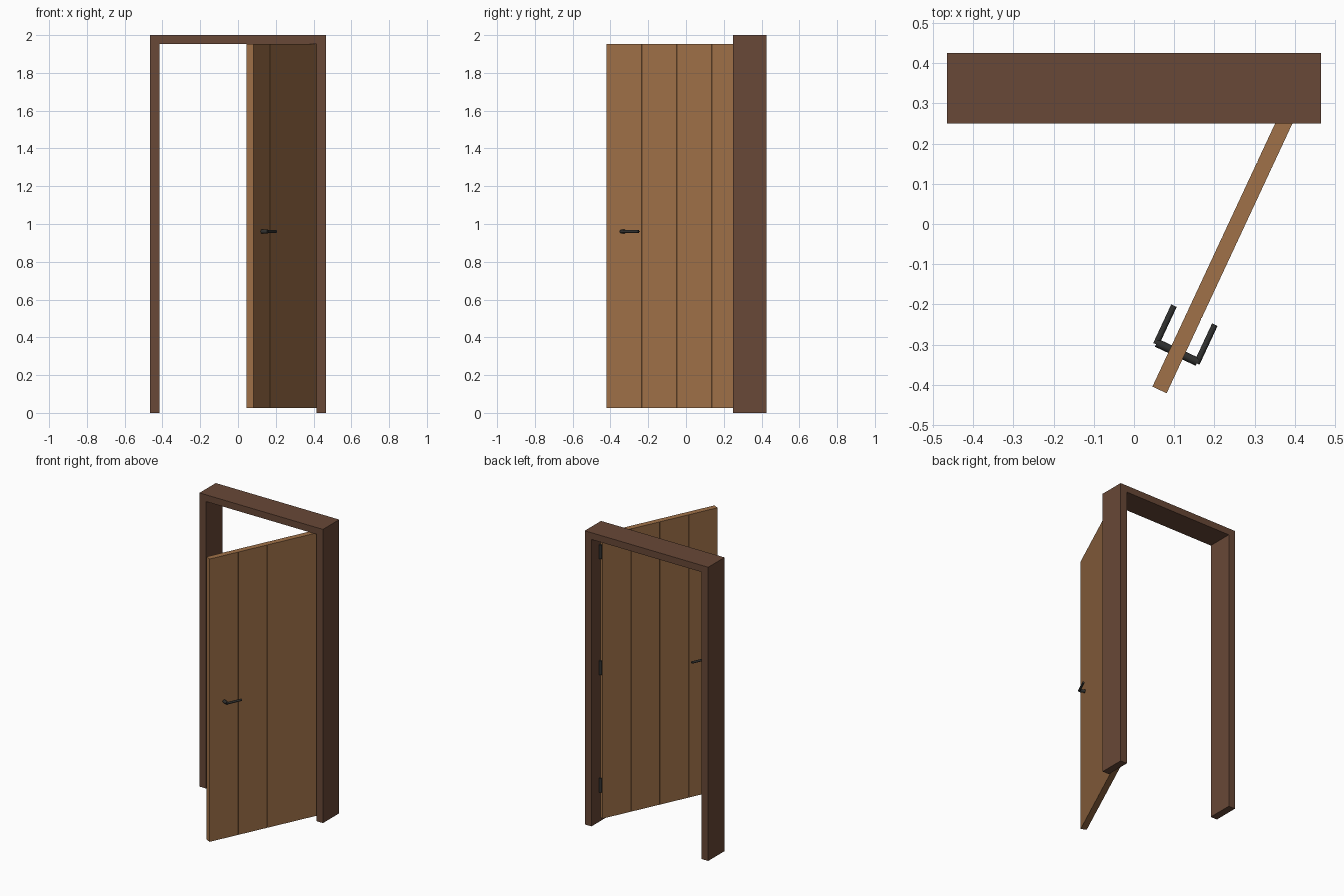
import bpy, bmesh
from math import radians
from mathutils import Matrix, Vector

cube = bpy.data.objects.get("Cube")
if cube:
    bpy.data.objects.remove(cube, do_unlink=True)


def material(name, rgb):
    m = bpy.data.materials.new(name)
    m.use_nodes = True
    color = (*rgb, 1)
    m.diffuse_color = color
    m.node_tree.nodes["Principled BSDF"].inputs["Base Color"].default_value = color
    return m


dark_wood = material("dark brown wood", (0.14, 0.065, 0.038))
light_wood = material("light brown wood", (0.35, 0.165, 0.065))
black_metal = material("black metal", (0.03, 0.03, 0.028))


def finish(name, bm, mat, matrix=Matrix()):
    bmesh.ops.recalc_face_normals(bm, faces=bm.faces)
    mesh = bpy.data.meshes.new(name)
    bm.to_mesh(mesh)
    bm.free()
    mesh.materials.append(mat)
    obj = bpy.data.objects.new(name, mesh)
    obj.matrix_world = matrix
    bpy.context.collection.objects.link(obj)
    return obj


def prism(name, outline, direction, mat, matrix=Matrix()):
    """Extrude a closed outline along a direction."""
    bm = bmesh.new()
    face = bm.faces.new([bm.verts.new(p) for p in outline])
    top = bmesh.ops.extrude_face_region(bm, geom=[face])["geom"]
    bmesh.ops.translate(bm, vec=direction,
                        verts=[v for v in top if isinstance(v, bmesh.types.BMVert)])
    return finish(name, bm, mat, matrix)


def rod(name, start, end, radius, mat, matrix=Matrix()):
    """Cylinder between two points."""
    a, b = Vector(start), Vector(end)
    axis = b - a
    turn = axis.to_track_quat("Z", "Y").to_matrix().to_4x4()
    bm = bmesh.new()
    bmesh.ops.create_cone(bm, cap_ends=True, segments=16, radius1=radius,
                          radius2=radius, depth=axis.length,
                          matrix=Matrix.Translation((a + b) / 2) @ turn)
    obj = finish(name, bm, mat, matrix)
    obj.data.shade_smooth()
    obj.data.set_sharp_from_angle(angle=radians(35))
    return obj


# Door frame: one U-shaped profile, open at the floor
W, T, H, FRONT, DEPTH = 0.465, 0.05, 2.0, 0.25, 0.175
half = [(W - T, 0), (W, 0), (W, H)]
inner = (W - T, H - T + 0.004)
right = [inner] + half
left = [(-x, z) for x, z in reversed(right)]
prism("door_frame", [(x, FRONT, z) for x, z in right + left],
      (0, DEPTH, 0), dark_wood)

# Open door: local x runs from the free edge to the hinges
door_space = Matrix.Translation((0.0635, -0.4125, 0)) @ Matrix.Rotation(radians(65), 4, "Z")
LENGTH, THICK, PLANKS, GROOVE = 0.82, 0.039, 4, 0.0015
side = [(0, THICK / 2)]
for i in range(1, PLANKS):
    x = LENGTH * i / PLANKS
    side += [(x - GROOVE, THICK / 2), (x, THICK / 2 - GROOVE), (x + GROOVE, THICK / 2)]
side.append((LENGTH, THICK / 2))
outline = side + [(x, -y) for x, y in reversed(side)]
prism("plank_door", [(x, y, 0.026) for x, y in outline], (0, 0, 1.926),
      light_wood, door_space)

# Lever handle on each side of the door
for label, s in (("outer", -1), ("inner", 1)):
    z, x, y = 0.96, 0.103, 0.056 * s
    rod(label + "_handle_stem", (x, THICK / 2 * s, z), (x, y, z), 0.0105,
        black_metal, door_space)
    rod(label + "_handle_lever", (x - 0.004, y, z), (0.205, y, z), 0.0075,
        black_metal, door_space)

# Hinge barrels
for label, z in (("lower", 0.25), ("middle", 1.05), ("upper", 1.84)):
    rod(label + "_hinge", (0.408, 0.337, z - 0.048), (0.408, 0.337, z + 0.048),
        0.009, black_metal)
